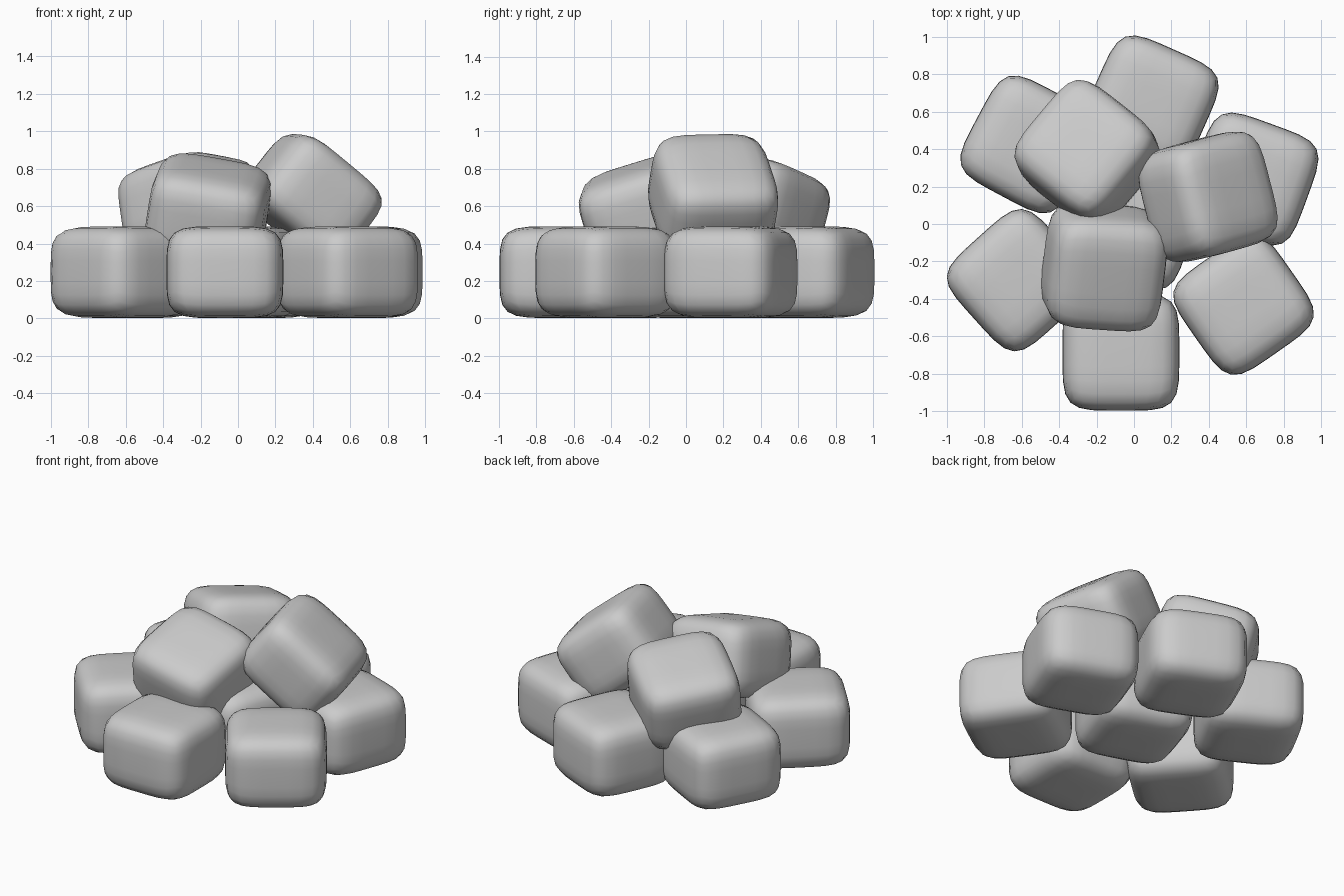
import bpy
import bmesh
from math import radians
from mathutils import Matrix, Vector

if "Cube" in bpy.data.objects:
    bpy.data.objects.remove(bpy.data.objects["Cube"])

POWER = 4.7                 # squareness of the rounded blocks
HALF = (0.312, 0.312, 0.245)


def stone(name, loc, yaw, tilt_x=0, tilt_y=0):
    """Softly bulging block: a gridded cube pulled onto a superellipsoid."""
    bm = bmesh.new()
    bmesh.ops.create_cube(bm, size=2)
    bmesh.ops.subdivide_edges(bm, edges=bm.edges[:], cuts=7, use_grid_fill=True)
    turn = (Matrix.Rotation(radians(tilt_y), 3, 'Y')
            @ Matrix.Rotation(radians(tilt_x), 3, 'X')
            @ Matrix.Rotation(radians(yaw), 3, 'Z'))
    for v in bm.verts:
        r = sum(abs(c) ** POWER for c in v.co) ** (1 / POWER)
        v.co = turn @ Vector([c / r * h for c, h in zip(v.co, HALF)])
    for f in bm.faces:
        f.smooth = True
    mesh = bpy.data.meshes.new(name)
    bm.to_mesh(mesh)
    bm.free()
    ob = bpy.data.objects.new(name, mesh)
    ob.location = loc
    bpy.context.collection.objects.link(ob)
    return ob


# Bottom layer: ring of six stones around a middle one, lying flat
base = [
    ("front", -0.07, -0.685, 0),
    ("front_left", -0.62, -0.30, 42),
    ("back_left", -0.56, 0.425, -28),
    ("back", 0.09, 0.645, -24),
    ("right", 0.63, 0.24, -20),
    ("front_right", 0.585, -0.43, 35),
    ("middle", 0.0, 0.0, -18),
]
for label, x, y, yaw in base:
    stone("base_stone_" + label, (x, y, 0.247), yaw)

# Top layer: three tilted stones resting on the ring
stone("top_stone_front", (-0.16, -0.23, 0.57), -4, 18, 9)
stone("top_stone_right", (0.395, 0.145, 0.65), 12, -8, 38)
stone("top_stone_back", (-0.25, 0.375, 0.59), -38, -15, -8)
